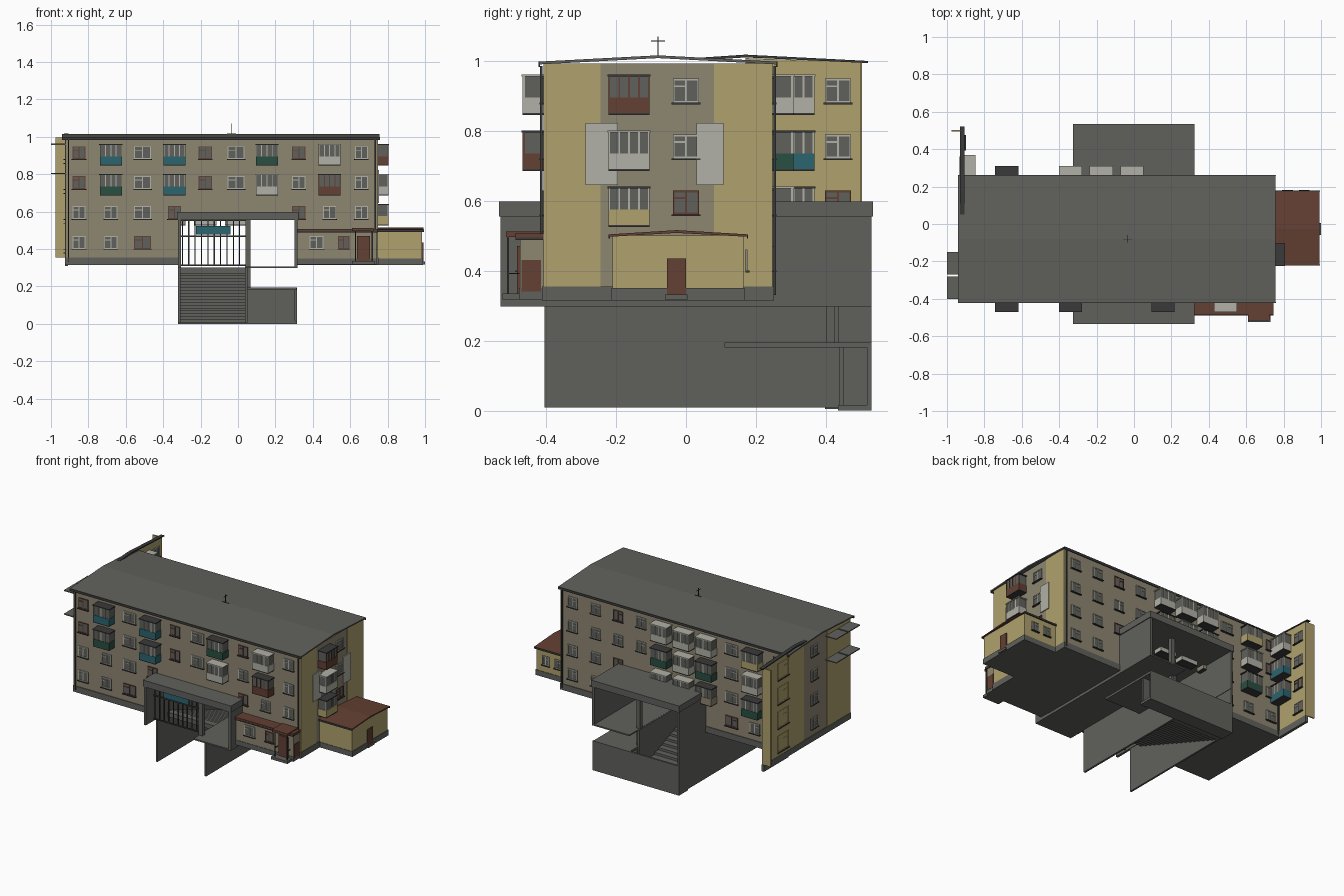
import bpy, bmesh
from mathutils import Matrix, Vector

if "Cube" in bpy.data.objects:
    bpy.data.objects.remove(bpy.data.objects["Cube"])

# Flat colours (linear)
COLOURS = {
    "concrete": (0.118, 0.12, 0.108), "tan": (0.27, 0.238, 0.165),
    "yellow": (0.43, 0.355, 0.155), "brown": (0.125, 0.05, 0.033),
    "teal": (0.024, 0.128, 0.16), "green": (0.022, 0.08, 0.054),
    "white": (0.44, 0.44, 0.385), "trim": (0.04, 0.042, 0.04),
}
NAMES = list(COLOURS)
MATS = []
for key, rgb in COLOURS.items():
    m = bpy.data.materials.new(key)
    m.use_nodes = True
    m.diffuse_color = (*rgb, 1)
    m.node_tree.nodes["Principled BSDF"].inputs["Base Color"].default_value = (*rgb, 1)
    MATS.append(m)


class Part:
    """A named object gathered from coloured boxes and prisms."""
    def __init__(self, name):
        self.name, self.bm = name, bmesh.new()

    def box(self, x0, x1, y0, y1, z0, z1, col):
        mid = Vector((x0 + x1, y0 + y1, z0 + z1)) / 2
        size = Matrix.Diagonal((abs(x1 - x0), abs(y1 - y0), abs(z1 - z0), 1))
        vs = bmesh.ops.create_cube(self.bm, size=1, matrix=Matrix.Translation(mid) @ size)["verts"]
        for f in {f for v in vs for f in v.link_faces}:
            f.material_index = NAMES.index(col)

    def prism(self, profile, x0, x1, col):
        # (y, z) profile pushed along x
        base = self.bm.faces.new([self.bm.verts.new((x0, y, z)) for y, z in profile])
        ext = bmesh.ops.extrude_face_region(self.bm, geom=[base], use_keep_orig=True)["geom"]
        new = [g for g in ext if isinstance(g, bmesh.types.BMVert)]
        bmesh.ops.translate(self.bm, verts=new, vec=(x1 - x0, 0, 0))
        for f in {f for v in new for f in v.link_faces} | {base}:
            f.material_index = NAMES.index(col)

    def on(self, wall, u0, u1, d0, d1, z0, z1, col):
        # box on a wall: u along it, d outward
        axis, pos, sgn = WALLS[wall]
        a, b = pos + sgn * d0, pos + sgn * d1
        if axis == "y":
            self.box(u0, u1, min(a, b), max(a, b), z0, z1, col)
        else:
            self.box(min(a, b), max(a, b), u0, u1, z0, z1, col)

    def done(self):
        bmesh.ops.recalc_face_normals(self.bm, faces=self.bm.faces)
        me = bpy.data.meshes.new(self.name)
        self.bm.to_mesh(me)
        for m in MATS:
            me.materials.append(m)
        bpy.context.collection.objects.link(bpy.data.objects.new(self.name, me))


XL, XR, YF, YB = -0.92, 0.745, -0.407, 0.247
WALLS = {"front": ("y", YF, -1), "back": ("y", YB, 1), "right": ("x", XR, 1),
         "left": ("x", XL, -1), "wing": ("x", XL + 0.01, 1), "shop": ("y", -0.475, -1),
         "annex": ("y", -0.21, -1), "annex_back": ("y", 0.17, 1)}
ROWS = [0.915, 0.755, 0.595, 0.435]


def window(p, wall, u, z, w=0.075, h=0.068, col="white"):
    a, b, c, d, t = u - w / 2, u + w / 2, z - h / 2, z + h / 2, 0.005
    p.on(wall, a, b, 0, 0.003, c, d, "concrete")
    for x in (a, u - t / 2, b - t):
        p.on(wall, x, x + t, 0, 0.006, c, d, col)
    for y in (c, d - t):
        p.on(wall, a, b, 0, 0.006, y, y + t, col)
    p.on(wall, a, u, 0, 0.006, z + h * 0.15, z + h * 0.15 + t, col)
    p.on(wall, a - 0.004, b + 0.004, 0, 0.012, c - 0.005, c, "trim")


def balcony(p, wall, u, z, col, w=0.118, depth=0.06):
    a, b, z0 = u - w / 2, u + w / 2, z - 0.07
    p.on(wall, a, b, 0, depth, z0, z0 + 0.006, "trim")
    p.on(wall, a, b, 0, depth, z0 + 0.006, z0 + 0.05, col)
    p.on(wall, a + 0.003, b - 0.003, 0, depth - 0.003, z0 + 0.05, z0 + 0.11, "concrete")
    post = "brown" if col == "brown" else "white"
    for i in range(5):
        x = a + (w - 0.005) * i / 4
        p.on(wall, x, x + 0.005, depth - 0.006, depth, z0 + 0.05, z0 + 0.11, post)
    p.on(wall, a - 0.003, b + 0.003, 0, depth + 0.003, z0 + 0.11, z0 + 0.116,
         "white" if col == "white" else "trim")


# Main block, left open for the passage
p = Part("main_block")
for x0, x1, z0 in ((XL, -0.31, 0.355), (0.31, XR, 0.355), (-0.31, 0.31, 0.59)):
    p.box(x0, x1, YF, YB, z0, 0.993, "tan")
for x0, x1 in ((XL - 0.005, -0.31), (0.31, XR + 0.005)):
    p.box(x0, x1, YF - 0.005, YB + 0.005, 0.315, 0.355, "concrete")
for a, b in ((YF, -0.245), (0.08, YB)):
    p.on("right", a, b, 0, 0.003, 0.355, 0.993, "yellow")
for a, b in ((YF, -0.16), (0.08, YB)):
    p.on("left", a, b, 0, 0.003, 0.355, 0.993, "yellow")
p.done()

# Low gable roof with dark eaves
p = Part("roof")
p.prism([(-0.42, 0.99), (-0.08, 1.008), (0.26, 0.99), (0.26, 0.998), (-0.08, 1.016), (-0.42, 0.998)],
        -0.94, 0.757, "concrete")
for y in (-0.422, 0.258):
    p.box(-0.942, 0.759, y, y + 0.004, 0.982, 0.998, "trim")
p.done()

p = Part("antenna")
p.box(-0.037, -0.034, -0.082, -0.079, 1.01, 1.07, "trim")
p.box(-0.037, -0.034, -0.1, -0.06, 1.056, 1.059, "trim")
p.box(-0.06, -0.012, -0.082, -0.079, 1.015, 1.018, "trim")
p.done()

# Thin end wall running past the rear corner
p = Part("wing_wall")
p.prism([(YB - 0.05, 0.355), (0.5, 0.355), (0.5, 0.996), (0.17, 1.008), (0.17, 0.98)],
        XL - 0.004, XL + 0.01, "yellow")
p.box(XL - 0.006, XL + 0.012, YB, 0.503, 0.31, 0.355, "concrete")
p.box(-0.975, XL, 0.495, 0.503, 0.355, 0.995, "yellow")
p.prism([(0.05, 1.002), (0.17, 1.01), (0.52, 0.994), (0.52, 1.0), (0.17, 1.018), (0.05, 1.01)],
        -0.93, -0.905, "trim")
p.done()

# Downpipes at the corners
p = Part("downpipes")
for x in (XL + 0.01, XR - 0.015):
    for y in (YF - 0.01, YB + 0.003):
        p.box(x, x + 0.007, y, y + 0.007, 0.33, 0.985, "trim")
p.done()

# Windows and balconies by column
COLS = [-0.85, -0.68, -0.51, -0.34, -0.175, -0.01, 0.155, 0.325, 0.49, 0.66]
front_bal = {1: ("teal", "green"), 3: ("teal", "teal"), 6: ("green", "white"), 8: ("white", "brown")}
back_bal = {1: ("yellow", "white", "green"), 3: ("white", "green", "tan"),
            4: ("white", "white", "white"), 5: ("white", "green", "white")}
brown_front = {(0, 0), (0, 4), (0, 7), (1, 4), (2, 3), (2, 7), (3, 2), (1, 0)}
for wall, stacks in (("front", front_bal), ("back", back_bal)):
    win, bal = Part(wall + "_windows"), Part(wall + "_balconies")
    for c, x in enumerate(COLS):
        for r, z in enumerate(ROWS):
            if c in stacks and r < len(stacks[c]):
                balcony(bal, wall, x, z, stacks[c][r])
            elif r < 3 and not (r == 2 and z < 0.6 and c in (4, 5, 6)) or (r == 3 and abs(x) > 0.4 and not (wall == "front" and x > 0.3)):
                col = "brown" if (r, c) in brown_front else "white"
                window(win, wall, x, z, 0.09 if c in (2, 5) else 0.07, col=col)
    win.done()
    bal.done()

p = Part("end_balconies")
for z, col in zip(ROWS, ("brown", "white", "yellow")):
    balcony(p, "right", -0.163, z, col)
for z, col in zip(ROWS, ("white", "teal", "teal")):
    balcony(p, "wing", 0.308, z, col)
for z in (0.957, 0.8):
    for y in (-0.4, -0.27):
        p.on("left", y, y + 0.12, 0, 0.08, z, z + 0.006, "concrete")
p.done()

p = Part("end_windows")
for r, z in enumerate(ROWS):
    window(p, "wing", 0.435, z, col="brown" if r == 2 else "white")
    window(p, "left", -0.03, z, 0.07)
    window(p, "left", 0.3, z, 0.115, 0.11, "yellow")
    if r < 3:
        window(p, "right", 0, z, col="brown" if r == 2 else "white")
p.done()

p = Part("wall_panels")
for a, b in ((-0.288, -0.195), (0.03, 0.107)):
    p.on("right", a, b, 0.003, 0.009, 0.645, 0.823, "white")
p.done()

# Right annex with brown gable roof
p = Part("side_annex")
p.box(XR, 0.985, -0.21, 0.165, 0.35, 0.5, "yellow")
p.box(XR, 0.99, -0.213, 0.168, 0.315, 0.35, "concrete")
p.prism([(-0.218, 0.497), (-0.027, 0.508), (0.175, 0.497), (0.175, 0.504), (-0.027, 0.516), (-0.218, 0.504)],
        XR, 0.993, "brown")
for y in (-0.221, 0.174):
    p.box(XR, 0.994, y, y + 0.004, 0.492, 0.504, "trim")
p.box(0.985, 0.992, -0.055, 0.0, 0.33, 0.435, "brown")
p.box(0.985, 1.0, -0.06, 0.005, 0.318, 0.332, "concrete")
for x in (0.82, 0.91):
    window(p, "annex_back", x, 0.43, 0.05, 0.06)
p.done()

# Front shop strip and porch
p = Part("shop_strip")
p.box(0.315, XR - 0.005, -0.475, YF, 0.35, 0.49, "tan")
p.box(0.315, XR - 0.003, -0.478, YF, 0.318, 0.35, "concrete")
p.box(0.315, XR, -0.487, YF, 0.495, 0.506, "brown")
p.box(0.315, XR, -0.488, YF, 0.488, 0.495, "trim")
window(p, "shop", 0.42, 0.435)
window(p, "shop", 0.565, 0.435, 0.06, col="brown")
p.done()

p = Part("porch")
p.box(0.635, 0.705, -0.484, -0.47, 0.335, 0.47, "brown")
p.box(0.61, 0.725, -0.515, YF, 0.496, 0.512, "brown")
p.box(0.61, 0.73, -0.525, -0.475, 0.318, 0.335, "concrete")
p.box(XR - 0.006, XR - 0.001, -0.47, -0.415, 0.34, 0.43, "brown")
for x in (0.625, 0.715):
    p.box(x, x + 0.006, -0.512, -0.506, 0.335, 0.496, "trim")
    p.box(x, x + 0.004, -0.51, -0.476, 0.39, 0.394, "trim")
p.done()

# Open passage boxed through the block
p = Part("passage")
for x in (-0.32, 0.303):
    p.box(x, x + 0.015, -0.53, 0.53, 0.3, 0.58, "concrete")
p.box(-0.325, 0.323, -0.535, 0.535, 0.555, 0.598, "concrete")
p.box(0.045, 0.318, -0.53, 0.53, 0.297, 0.306, "concrete")
for y in (-0.47, 0.4):
    p.box(0.04, 0.068, y, y + 0.025, 0.19 if y > 0 else 0.3, 0.56, "concrete")
p.done()

# Glazing bars over the stair well
p = Part("passage_screen")
for i in range(11):
    x = -0.3 + i * 0.034
    p.box(x, x + 0.006, -0.45, -0.444, 0.31, 0.555, "trim")
for z in (0.31, 0.465, 0.55):
    p.box(-0.305, 0.045, -0.45, -0.444, z, z + 0.008, "trim")
p.box(-0.225, -0.04, -0.46, -0.452, 0.478, 0.522, "teal")
p.done()

# Sunken stair between two hanging walls
p = Part("stair_walls")
p.box(-0.32, -0.308, -0.405, 0.53, 0.008, 0.305, "concrete")
p.box(0.037, 0.05, -0.405, 0.437, 0.008, 0.305, "concrete")
p.done()
p = Part("stairs")
STEPS = 18
for i in range(STEPS):
    y, z = -0.3 + i * 0.041, 0.3 - i * 0.0156
    p.box(-0.31, 0.04, y, y + 0.045, z - 0.03, z, "concrete")
p.done()

# Lower corridor at the foot of the stair
p = Part("lower_corridor")
p.box(-0.32, 0.315, 0.435, 0.53, 0, 0.016, "concrete")
p.box(-0.32, 0.315, 0.518, 0.53, 0, 0.195, "concrete")
p.box(0.045, 0.305, 0.437, 0.452, 0.01, 0.19, "concrete")
p.box(0.045, 0.312, 0.11, 0.53, 0.18, 0.195, "concrete")
p.done()
